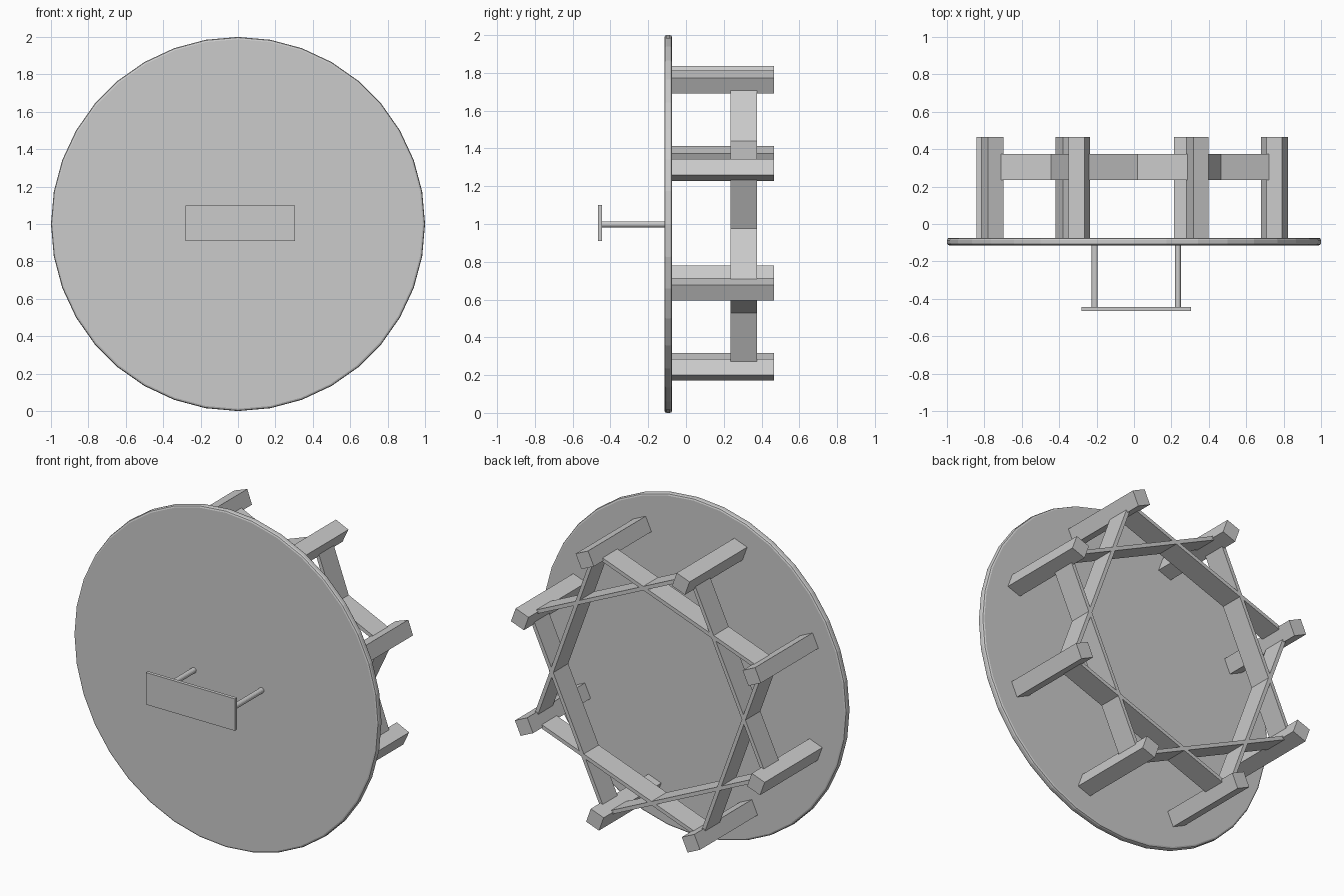
import bpy, bmesh
from math import radians, cos, sin, pi
from mathutils import Matrix, Vector

if "Cube" in bpy.data.objects:
    bpy.data.objects.remove(bpy.data.objects["Cube"])

CX, CZ = -0.01, 1.004      # centre of the post ring
RING_R = 0.825
DISC_BACK = -0.075


def box(name, centre, size, angle=0.0):
    """Box turned counter-clockwise by angle as seen from the front."""
    bm = bmesh.new()
    mat = (Matrix.Translation(centre) @ Matrix.Rotation(-angle, 4, 'Y')
           @ Matrix.Diagonal((*size, 1.0)))
    bmesh.ops.create_cube(bm, size=1.0, matrix=mat)
    return finish(bm, name)


def cylinder_y(name, centre, radius, depth, sides):
    """Cylinder lying along the y axis."""
    bm = bmesh.new()
    mat = Matrix.Translation(centre) @ Matrix.Rotation(pi / 2, 4, 'X')
    bmesh.ops.create_cone(bm, cap_ends=True, segments=sides, radius1=radius,
                          radius2=radius, depth=depth, matrix=mat)
    return finish(bm, name)


def finish(bm, name):
    mesh = bpy.data.meshes.new(name)
    bm.to_mesh(mesh)
    bm.free()
    ob = bpy.data.objects.new(name, mesh)
    bpy.context.collection.objects.link(ob)
    return ob


def on_ring(radius, angle, y):
    return Vector((CX + radius * cos(angle), y, CZ + radius * sin(angle)))


# Large round panel with softened rim
disc = cylinder_y("round_panel", (0, -0.094, 1.0), 1.0, 0.04, 36)
bev = disc.modifiers.new("rim", 'BEVEL')
bev.width = 0.012
bev.segments = 2
bev.limit_method = 'ANGLE'
bev.angle_limit = radians(40)

# Ring of eight square posts and the two crossed squares of rails
for k in range(8):
    a = radians(20 + 45 * k)
    length = 0.466 - DISC_BACK
    box(f"post_{k + 1}", on_ring(RING_R, a, DISC_BACK + length / 2),
        (0.09, length, 0.09), a)
    # Rail joins this post to the next but one
    mid = a + radians(45)
    box(f"rail_{k + 1}", on_ring(RING_R * cos(pi / 4), mid, 0.305),
        (0.022, 0.14, 2 * RING_R * sin(pi / 4)), mid)

# Front handle: flat plate on two rods
box("handle_plate", (0.0125, -0.455, 1.005), (0.585, 0.02, 0.19))
for side, x in (("left", -0.21), ("right", 0.235)):
    cylinder_y(f"handle_rod_{side}", (x, -0.278, 0.998), 0.016, 0.335, 16)
